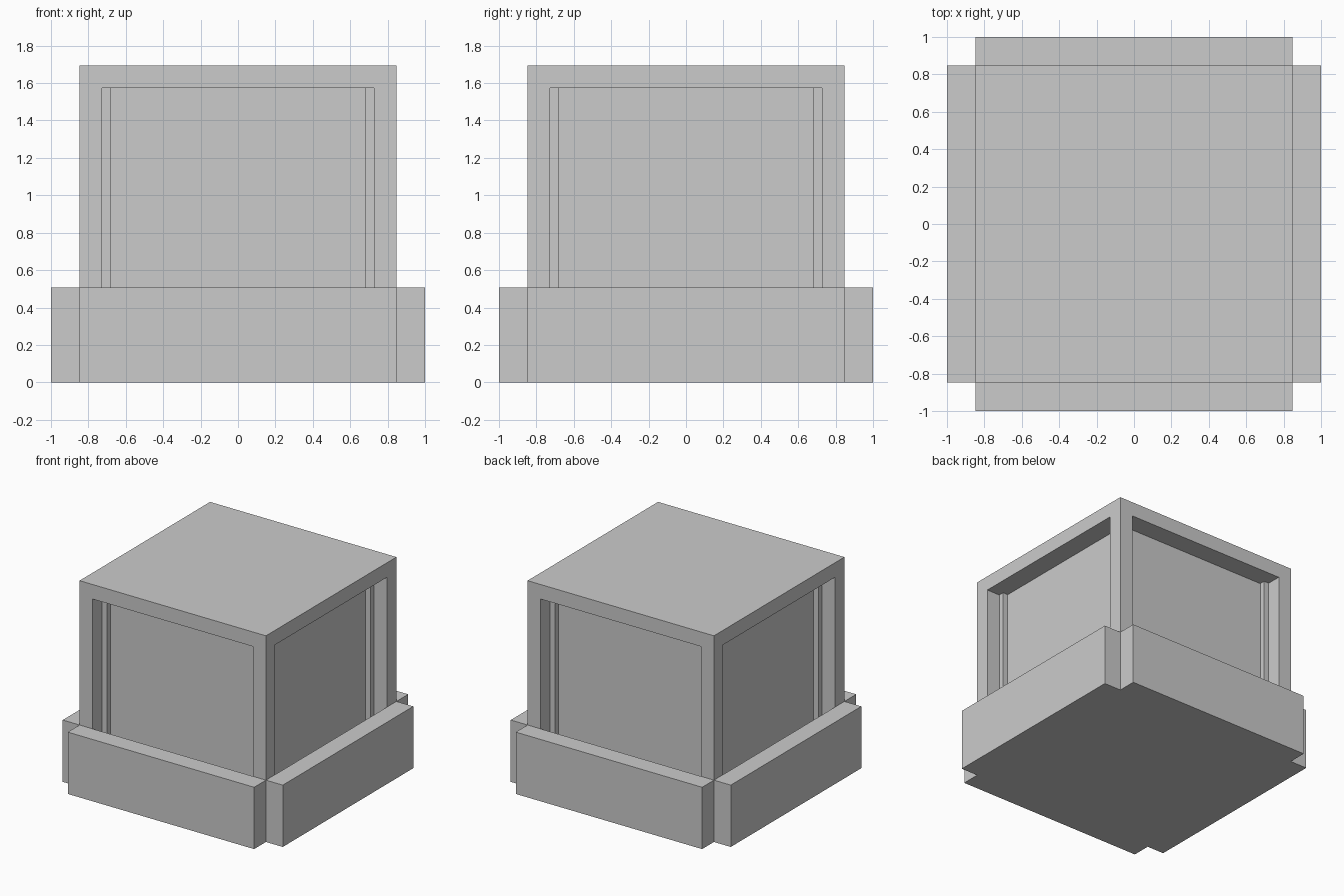
import bpy, bmesh
from math import pi
from mathutils import Matrix

if "Cube" in bpy.data.objects:
    bpy.data.objects.remove(bpy.data.objects["Cube"])

HALF = 0.847      # half width of the body
TOP = 1.694       # body height
FRAME = 0.169     # width of the frame round each side panel
DEPTH = 0.165     # how far the panels are sunk
RAIL_H = 0.508    # height of the base rails


def box(bm, x, y, z):
    """Add a box spanning the given (min, max) ranges."""
    size = [b - a for a, b in (x, y, z)]
    mid = [(a + b) / 2 for a, b in (x, y, z)]
    m = Matrix.Translation(mid) @ Matrix.Diagonal((*size, 1))
    bmesh.ops.create_cube(bm, size=1, matrix=m)


def finish(bm, name):
    mesh = bpy.data.meshes.new(name)
    bm.to_mesh(mesh)
    bm.free()
    obj = bpy.data.objects.new(name, mesh)
    bpy.context.collection.objects.link(obj)
    return obj


# Cube body with a sunken panel on each of its four sides
bm = bmesh.new()
box(bm, (-HALF, HALF), (-HALF, HALF), (0, TOP))
bm.normal_update()
sides = [f for f in bm.faces if abs(f.normal.z) < 0.5]
panels = sides
bmesh.ops.inset_individual(bm, faces=panels, thickness=FRAME)
walls = bmesh.ops.inset_individual(bm, faces=panels, thickness=0)
for f in panels:
    bmesh.ops.translate(bm, verts=f.verts, vec=-f.normal * DEPTH)
bm.normal_update()
finish(bm, "body")

# Base rail on each side, covering the lower part of the panels
for i, side in enumerate(("front", "right", "back", "left")):
    bm = bmesh.new()
    box(bm, (-HALF, HALF), (-1, -HALF), (0, RAIL_H))
    bmesh.ops.rotate(bm, verts=bm.verts, cent=(0, 0, 0),
                     matrix=Matrix.Rotation(i * pi / 2, 3, 'Z'))
    finish(bm, side + "_base_rail")
